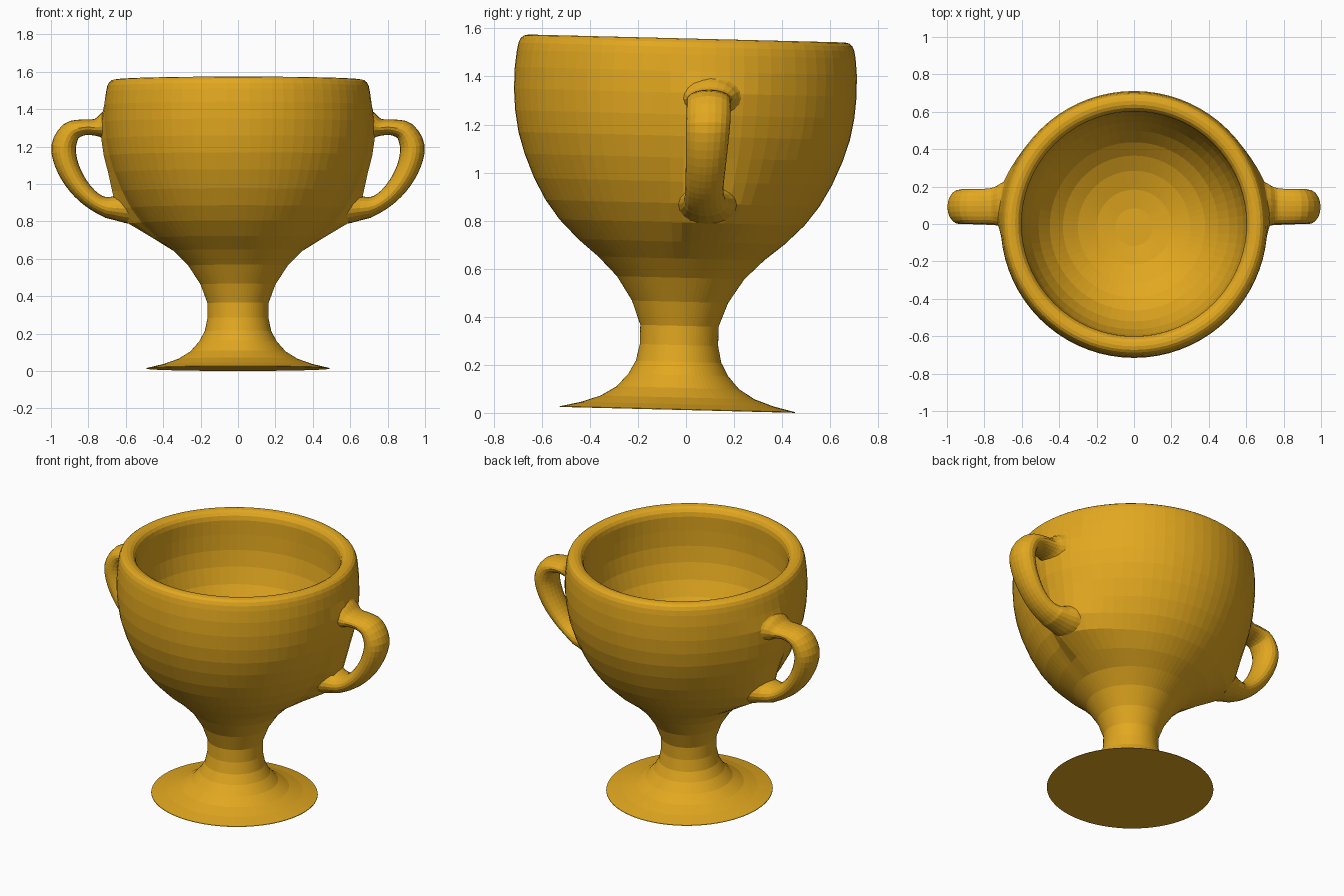
import bpy, bmesh, math
from mathutils import Vector, Matrix

if "Cube" in bpy.data.objects:
    bpy.data.objects.remove(bpy.data.objects["Cube"])

SEG = 72
gold = bpy.data.materials.new("gold")
gold.diffuse_color = (0.76, 0.39, 0.014, 1)
gold.use_nodes = True
gold.node_tree.nodes["Principled BSDF"].inputs["Base Color"].default_value = gold.diffuse_color

# The whole cup leans slightly towards +y
LEAN = Matrix.Translation((0, -0.036, 0.0125)) @ Matrix.Rotation(-0.025, 4, 'X')

# Foot, stem and outer bowl
OUTER = [
    (0.49, 0.0), (0.489, 0.003), (0.40, 0.024), (0.32, 0.052), (0.255, 0.092),
    (0.208, 0.145), (0.178, 0.2), (0.163, 0.27), (0.163, 0.35), (0.2, 0.45),
    (0.265, 0.55), (0.345, 0.63), (0.43, 0.70), (0.51, 0.78), (0.57, 0.86),
    (0.62, 0.95), (0.662, 1.05), (0.69, 1.14), (0.706, 1.23), (0.713, 1.32),
    (0.712, 1.41), (0.705, 1.48)]
# Rim, then down the inside
INNER = [
    (0.699, 1.511), (0.69, 1.531), (0.676, 1.542), (0.657, 1.546), (0.636, 1.543),
    (0.619, 1.534), (0.607, 1.517), (0.601, 1.49), (0.602, 1.40),
    (0.60, 1.30), (0.585, 1.20), (0.555, 1.10), (0.51, 1.01), (0.45, 0.93),
    (0.38, 0.87), (0.30, 0.825), (0.2, 0.79), (0.10, 0.775)]
# Height and amount by which the bowl swells where the handles grow out
SWELL = [(0.64, 0), (0.70, 0.03), (0.78, 0.085), (0.86, 0.085), (0.95, 0.055),
         (1.05, 0.035), (1.14, 0.03), (1.32, 0.025), (1.41, 0.006), (1.5, 0)]


def lookup(table, z):
    for (a, b) in zip(table, table[1:]):
        if a[0] <= z <= b[0]:
            return a[1] + (b[1] - a[1]) * (z - a[0]) / (b[0] - a[0])
    return 0


def smooth(t):
    t = min(max(t, 0), 1)
    return t * t * (3 - 2 * t)


def swell(y, z):
    # Sharp on the front side, broad on the back side
    return lookup(SWELL, z) * smooth((y + 0.07) / 0.13) * smooth((0.46 - y) / 0.30)


def finish(bm, name):
    bmesh.ops.recalc_face_normals(bm, faces=bm.faces)
    me = bpy.data.meshes.new(name)
    bm.to_mesh(me)
    bm.free()
    me.materials.append(gold)
    ob = bpy.data.objects.new(name, me)
    bpy.context.collection.objects.link(ob)
    return ob


def skin(bm, rings):
    for a, b in zip(rings, rings[1:]):
        n = len(a)
        for i in range(n):
            j = (i + 1) % n
            bm.faces.new((a[i], a[j], b[j], b[i]))
    bm.faces.new(rings[0])
    bm.faces.new(rings[-1])


def lathe(name, profile, swollen):
    bm = bmesh.new()
    rings = []
    for k, (r, z) in enumerate(profile):
        ring = []
        for i in range(SEG):
            ang = 2 * math.pi * i / SEG
            x, y = r * math.cos(ang), r * math.sin(ang)
            if k < swollen:
                x += math.copysign(swell(y, z), x)
            ring.append(bm.verts.new((x, y, z)))
        rings.append(ring)
    skin(bm, rings)
    bm.transform(LEAN)
    return finish(bm, name)


def onto_bowl(co, depth):
    # Move a point in x so that it lies just under the bowl's outer surface
    p = LEAN.inverted() @ co
    r = lookup([(z, r) for r, z in OUTER], p.z)
    x = math.sqrt(max(r * r - p.y * p.y, 0)) + swell(p.y, p.z) - depth
    p.x = math.copysign(x, p.x)
    return LEAN @ p


# Handle stations: x, z, y centre, thickness in plane, half width in y
STATIONS = [
    (0.69, 1.312, 0.105, 0.105, 0.14), (0.725, 1.308, 0.10, 0.07, 0.11),
    (0.765, 1.303, 0.097, 0.045, 0.095), (0.83, 1.302, 0.095, 0.043, 0.092),
    (0.895, 1.278, 0.095, 0.056, 0.092), (0.932, 1.20, 0.092, 0.066, 0.092),
    (0.918, 1.11, 0.087, 0.062, 0.088), (0.875, 1.02, 0.082, 0.056, 0.083),
    (0.815, 0.945, 0.077, 0.05, 0.08), (0.75, 0.895, 0.077, 0.048, 0.083),
    (0.695, 0.875, 0.082, 0.058, 0.095), (0.65, 0.867, 0.09, 0.085, 0.125)]


def handle(name, side, sides=20):
    # Smooth the stations with a Catmull-Rom interpolation
    last = len(STATIONS) - 1
    pts = []
    for k in range(last):
        p0, p1, p2, p3 = [Vector(STATIONS[min(max(k + d, 0), last)])
                          for d in (-1, 0, 1, 2)]
        for t in (0, 1 / 3, 2 / 3):
            pts.append(0.5 * (2 * p1 + (p2 - p0) * t + (2 * p0 - 5 * p1 + 4 * p2 - p3) * t * t
                              + (3 * p1 - p0 - 3 * p2 + p3) * t ** 3))
    pts.append(Vector(STATIONS[-1]))
    bm = bmesh.new()
    rings = []
    for k, p in enumerate(pts):
        a, b = pts[max(k - 1, 0)], pts[min(k + 1, len(pts) - 1)]
        dx, dz = b[0] - a[0], b[1] - a[1]
        length = math.hypot(dx, dz)
        nx, nz = -dz / length, dx / length
        # Flared ends follow the bowl
        weight = max(0, 1 - min(k, len(pts) - 1 - k) / 3)
        ring = []
        for i in range(sides):
            ang = 2 * math.pi * i / sides
            u, v = p[3] * math.cos(ang), p[4] * math.sin(ang)
            co = Vector((side * (p[0] + nx * u), p[2] + v, p[1] + nz * u))
            ring.append(bm.verts.new(co.lerp(onto_bowl(co, 0.012), weight)))
        rings.append(ring)
    skin(bm, rings)
    return finish(bm, name)


lathe("goblet", OUTER + INNER, len(OUTER))
for side, label in ((1, "right"), (-1, "left")):
    handle(label + "_handle", side)
